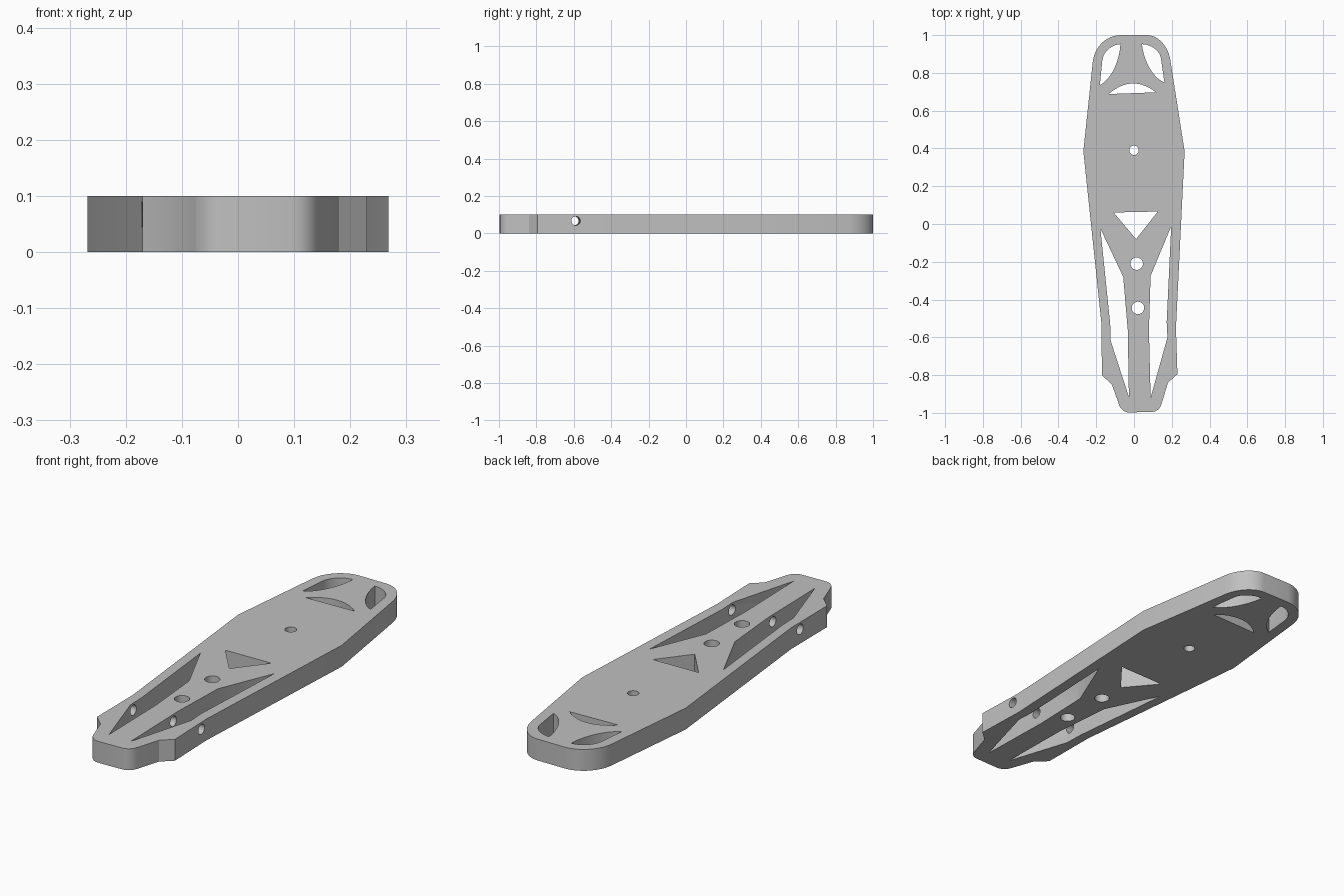
import bpy
import bmesh
import math
from mathutils import Vector, Matrix
from mathutils.geometry import interpolate_bezier

THICK = 0.1

cube = bpy.data.objects.get("Cube")
if cube:
    bpy.data.objects.remove(cube, do_unlink=True)

grey = bpy.data.materials.new("plain grey")
grey.use_nodes = True
colour = (0.53, 0.53, 0.53, 1)
grey.diffuse_color = colour
grey.node_tree.nodes["Principled BSDF"].inputs["Base Color"].default_value = colour


def arc(a, corner, b, steps=14, k=0.56):
    """Rounded corner from a to b, pulled toward the corner point."""
    a, c, b = (Vector((*p, 0)) for p in (a, corner, b))
    return [(p.x, p.y) for p in interpolate_bezier(a, a.lerp(c, k), b.lerp(c, k), b, steps)]


def circle(x, y, r, n=32):
    return [(x + r * math.cos(i * math.tau / n), y + r * math.sin(i * math.tau / n))
            for i in range(n)]


def prism(name, points, z0, z1):
    """Extrude a flat outline from z0 to z1."""
    bm = bmesh.new()
    face = bm.faces.new([bm.verts.new((x, y, z0)) for x, y in points])
    top = bmesh.ops.extrude_face_region(bm, geom=[face])["geom"]
    bmesh.ops.translate(bm, vec=(0, 0, z1 - z0),
                        verts=[v for v in top if isinstance(v, bmesh.types.BMVert)])
    bmesh.ops.recalc_face_normals(bm, faces=bm.faces)
    mesh = bpy.data.meshes.new(name)
    bm.to_mesh(mesh)
    bm.free()
    mesh.materials.append(grey)
    obj = bpy.data.objects.new(name, mesh)
    bpy.context.collection.objects.link(obj)
    return obj


# Plate outline, counter-clockwise from the rear edge
outline = (
    arc((0.07, 1.0), (0.171, 1.0), (0.192, 0.87))[::-1]
    + arc((-0.07, 1.0), (-0.203, 1.0), (-0.218, 0.86))
    + [(-0.268, 0.385), (-0.172, -0.53), (-0.17, -0.8), (-0.117, -0.85)]
    + arc((-0.078, -0.96), (-0.066, -0.995), (-0.03, -0.998), 6)
    + arc((0.1, -0.994), (0.135, -0.993), (0.145, -0.955), 6)
    + [(0.18, -0.84), (0.23, -0.795), (0.222, -0.55), (0.268, 0.385)]
)
plate = prism("base_plate", outline, 0, THICK)

# Openings through the plate
openings = {
    "rear_bolt_hole": circle(0, 0.39, 0.025),
    "middle_bolt_hole": circle(0.014, -0.21, 0.033),
    "front_bolt_hole": circle(0.021, -0.444, 0.033),
    "triangle_opening": [(-0.108, 0.061), (0.126, 0.066), (0.011, -0.08)],
    "right_slot": [(-0.178, -0.024), (-0.057, -0.28), (-0.033, -0.56),
                   (-0.027, -0.915), (-0.123, -0.62), (-0.126, -0.53)],
    "left_slot": [(0.197, -0.012), (0.088, -0.275), (0.079, -0.56),
                  (0.088, -0.92), (0.177, -0.60), (0.173, -0.52)],
    "right_rear_opening": arc((-0.072, 0.952), (-0.08, 0.785), (-0.181, 0.735))
    + arc((-0.168, 0.865), (-0.158, 0.947), (-0.072, 0.952)),
    "left_rear_opening": arc((0.042, 0.952), (0.06, 0.785), (0.161, 0.75))
    + arc((0.142, 0.88), (0.128, 0.95), (0.042, 0.952)),
    "crescent_opening": arc((-0.134, 0.688), (-0.01, 0.795), (0.116, 0.697), k=0.67),
}
cutters = []
for name, points in openings.items():
    clean = [p for i, p in enumerate(points)
             if (Vector(p) - Vector(points[i - 1])).length > 0.0005]
    cutters.append(prism(name, clean, -0.05, THICK + 0.05))

# Cross bore through both rails and the spine, square to the slightly turned axis
bore = prism("cross_bore", circle(0, 0, 0.024), -0.4, 0.4)
bore.data.transform(Matrix.Translation((0.025, -0.594, 0.067))
                    @ Matrix.Rotation(0.024, 4, "Z") @ Matrix.Rotation(math.pi / 2, 4, "Y"))
cutters.append(bore)

bpy.ops.object.select_all(action="DESELECT")
bpy.context.view_layer.objects.active = plate
plate.select_set(True)
for cutter in cutters:
    cutter.hide_render = True
    mod = plate.modifiers.new(cutter.name, "BOOLEAN")
    mod.operation = "DIFFERENCE"
    mod.solver = "EXACT"
    mod.object = cutter
    bpy.ops.object.modifier_apply(modifier=mod.name)
    bpy.data.objects.remove(cutter, do_unlink=True)

bpy.ops.object.shade_smooth_by_angle(angle=math.radians(30))
